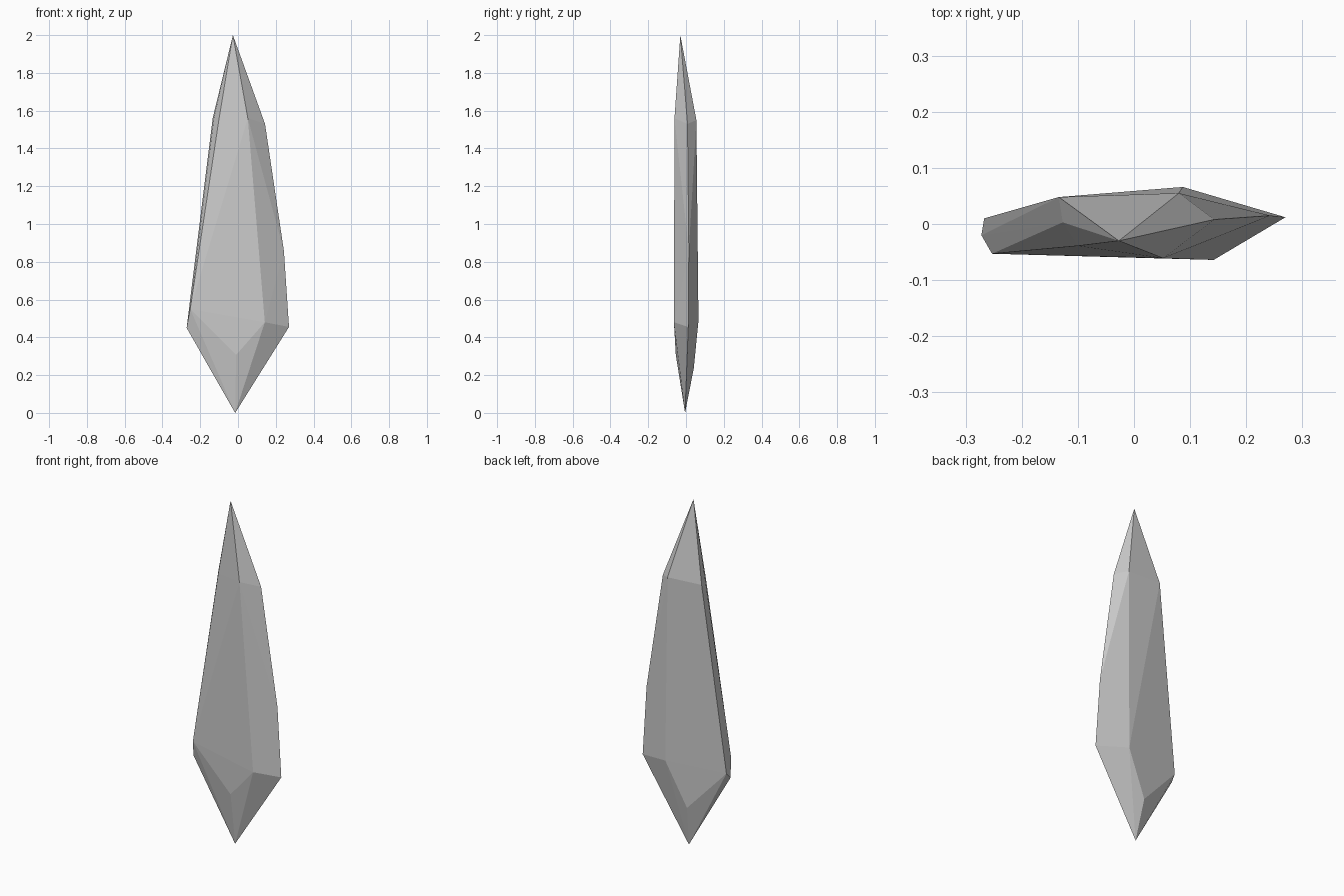
import bpy, bmesh

# Shard: faceted crystal wrapped around two six-sided rings and two tips
tips = [(-0.027, -0.03, 2.0), (-0.015, -0.005, 0.0)]
shoulder_ring = [(-0.10, -0.039, 1.56), (0.052, -0.061, 1.56), (0.143, 0.008, 1.53),
                 (0.08, 0.055, 1.55), (-0.134, 0.048, 1.56), (-0.127, 0.003, 1.56)]
waist_ring = [(-0.253, -0.053, 0.55), (0.142, -0.064, 0.48), (0.27, 0.012, 0.455),
              (0.087, 0.066, 0.487), (-0.267, 0.01, 0.484), (-0.272, -0.02, 0.45)]
# Corners where the facets dip on the front and back, and the kink on the right edge
facet_corners = [(-0.01, -0.054, 0.307), (-0.035, 0.041, 0.235), (0.243, 0.015, 0.857)]

bm = bmesh.new()
for p in tips + shoulder_ring + waist_ring + facet_corners:
    bm.verts.new(p)
bmesh.ops.convex_hull(bm, input=bm.verts[:])
bmesh.ops.recalc_face_normals(bm, faces=bm.faces[:])

mesh = bpy.data.meshes.new("crystal_shard")
bm.to_mesh(mesh)
bm.free()
shard = bpy.data.objects.new("crystal_shard", mesh)
bpy.context.collection.objects.link(shard)
